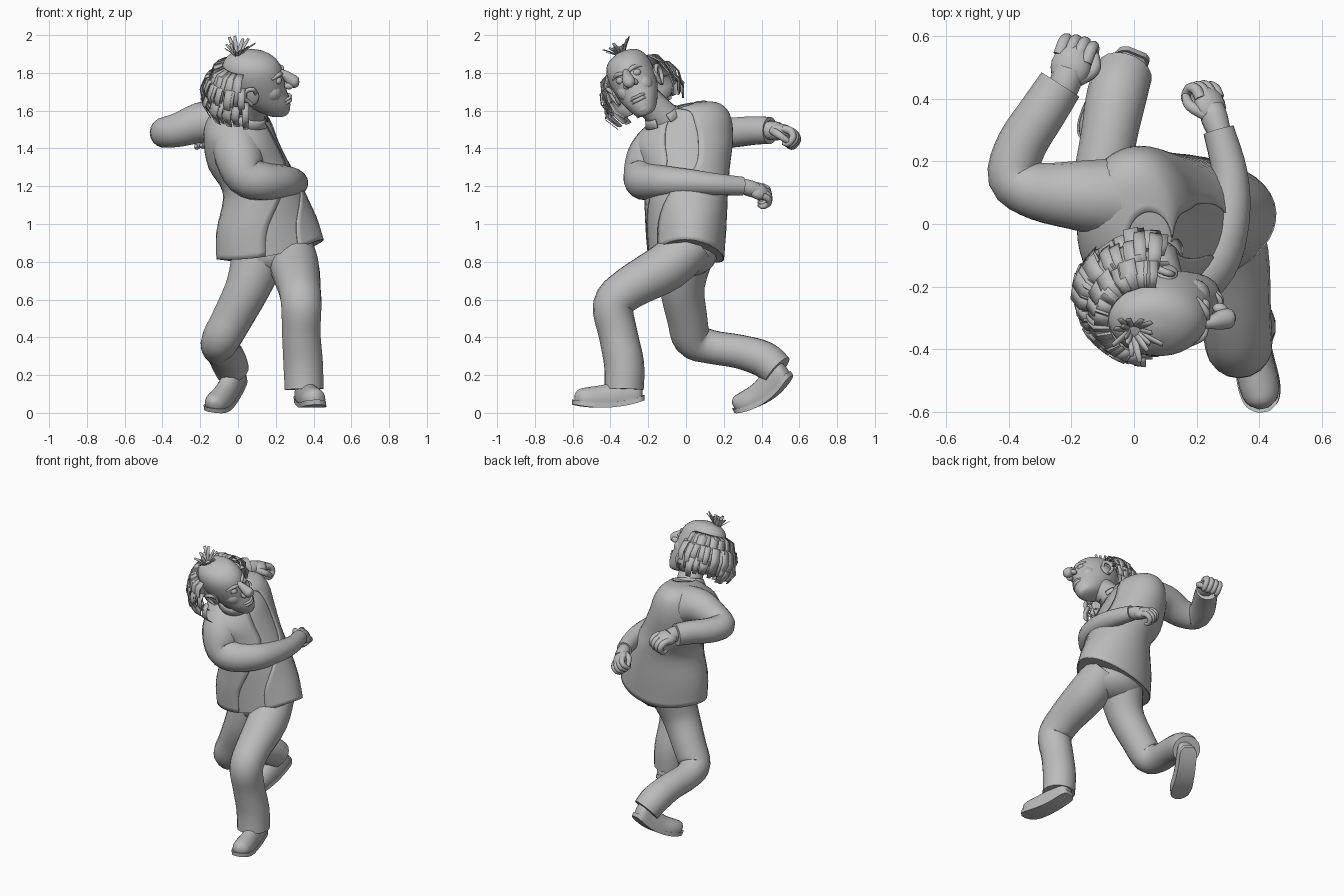
import bpy, math, random
from mathutils import Vector, Matrix

random.seed(4)
if "Cube" in bpy.data.objects:
    bpy.data.objects.remove(bpy.data.objects["Cube"])

grey = bpy.data.materials.new("plain grey")
grey.use_nodes = True
grey.diffuse_color = (0.5, 0.5, 0.5, 1)
grey.node_tree.nodes["Principled BSDF"].inputs["Base Color"].default_value = (0.5, 0.5, 0.5, 1)


def make(name, verts, faces, matrix=None, thick=0, angle=50):
    mesh = bpy.data.meshes.new(name)
    mesh.from_pydata([tuple(v) for v in verts], [], faces)
    mesh.materials.append(grey)
    ob = bpy.data.objects.new(name, mesh)
    bpy.context.collection.objects.link(ob)
    if matrix:
        mesh.transform(matrix)
    if thick:
        mod = ob.modifiers.new("thickness", "SOLIDIFY")
        mod.thickness = thick
        mod.offset = 1
    bpy.ops.object.select_all(action="DESELECT")
    ob.select_set(True)
    bpy.context.view_layer.objects.active = ob
    bpy.ops.object.shade_smooth_by_angle(angle=math.radians(angle))


def skin(name, rings, closed=True, **kw):
    """Bridge a row of vertex rings, capping the ends when they are closed."""
    n = len(rings[0])
    faces = []
    for i in range(len(rings) - 1):
        for j in range(n if closed else n - 1):
            k = (j + 1) % n
            faces.append((i * n + j, i * n + k, i * n + n + k, i * n + n + j))
    if closed:
        faces.append(tuple(reversed(range(n))))
        faces.append(tuple(range(len(rings) * n - n, len(rings) * n)))
    make(name, [v for r in rings for v in r], faces, **kw)


def smooth(points, steps=4):
    """Catmull-Rom interpolation of equal-length tuples."""
    p = [points[0]] + list(points) + [points[-1]]
    out = []
    for i in range(1, len(p) - 2):
        for s in range(steps):
            t = s / steps
            out.append([b + t / 2 * (c - a + t * (2 * a - 5 * b + 4 * c - d + t * (3 * (b - c) + d - a)))
                        for a, b, c, d in zip(*p[i - 1:i + 3])])
    return out + [list(points[-1])]


def tube(name, points, sides=18, matrix=None):
    """Round limb along (x, y, z, radius) points."""
    path = smooth(points)
    pos = [Vector(q[:3]) for q in path]
    normal, rings = Vector((0.31, 0.42, 0.85)), []
    for i, q in enumerate(path):
        t = (pos[min(i + 1, len(pos) - 1)] - pos[max(i - 1, 0)]).normalized()
        normal = (normal - t * normal.dot(t)).normalized()
        side = t.cross(normal)
        rings.append([pos[i] + q[3] * (normal * math.cos(a) + side * math.sin(a))
                      for a in (math.tau * j / sides for j in range(sides))])
    skin(name, rings, matrix=matrix)


def ball(name, loc, size, matrix=None):
    rings = []
    for i in range(13):
        b = math.pi * (i / 12 - 0.5) * 0.99
        rings.append([(loc[0] + size[0] * math.cos(b) * math.cos(a), loc[1] + size[1] * math.cos(b) * math.sin(a),
                       loc[2] + size[2] * math.sin(b)) for a in (math.tau * j / 20 for j in range(20))])
    skin(name, rings, matrix=matrix)


def frame(origin, forward, up, size=1):
    x = Vector(forward).normalized()
    y = Vector(up).cross(x).normalized()
    m = Matrix((x, y, x.cross(y))).transposed().to_4x4()
    return Matrix.Translation(origin) @ m @ Matrix.Scale(size, 4)


# Torso rows: centre x, y, z, radius x, radius y, slope x, slope y, hem sag, diagonal bulge, opening angle
torso = smooth([
    (0.17, 0, 0.865, 0.28, 0.197, 0.19, -0.06, 0.045, 0.08, -75),
    (0.15, 0, 1.0, 0.26, 0.21, 0.15, 0, 0.015, 0.08, -68),
    (0.135, 0, 1.17, 0.212, 0.22, 0.05, 0, 0, 0.04, -40), (0.065, 0, 1.3, 0.22, 0.23, 0, 0, 0, 0.02, -8),
    (0.02, -0.01, 1.44, 0.2, 0.258, -0.05, 0.1, 0, 0, -3), (0.01, 0, 1.54, 0.17, 0.228, -0.1, 0.2, 0, 0, -8),
    (0.02, 0, 1.6, 0.12, 0.16, -0.1, 0.25, 0, 0, -12), (0.05, -0.05, 1.615, 0.07, 0.09, -0.1, 0.25, 0, 0, -15)])


def torso_rings(scale, gap, count):
    rings = []
    for cx, cy, z, rx, ry, sx, sy, sag, bulge, mid in torso:
        ring = []
        for j in range(count):
            a = math.radians(mid + gap + (360 - 2 * gap) * j / (count - 1 if gap else count))
            grow = scale * (1 + bulge * math.sin(2 * a))
            dx, dy = rx * grow * math.cos(a), ry * grow * math.sin(a)
            ring.append((cx + dx, cy + dy, z + sx * dx + sy * dy - sag * math.sin(a) ** 2))
        rings.append(ring)
    return rings


skin("shirt", torso_rings(0.982, 0, 40))
skin("jacket", torso_rings(0.988, 20, 40), closed=False, thick=0.005)
tube("neck", [(0.04, -0.07, 1.52, 0.09), (0.07, -0.15, 1.6, 0.08), (0.09, -0.23, 1.68, 0.08)])
collar = frame((0.062, -0.125, 1.57), (1, 0, -0.25), (0, -0.4, 0.9))
skin("collar", [[(r * math.cos(a), r * math.sin(a), z) for a in (0.35 + 5.58 * j / 24 for j in range(25))]
                for r, z in ((0.105, -0.025), (0.092, 0.005), (0.087, 0.018))],
     closed=False, thick=0.005, matrix=collar)

# Arms and sleeves
tube("right_sleeve", [
    (-0.01, -0.1, 1.45, 0.13), (0.005, -0.18, 1.36, 0.13), (0.045, -0.22, 1.255, 0.112), (0.14, -0.21, 1.225, 0.1),
    (0.25, -0.12, 1.225, 0.085), (0.3, 0.02, 1.22, 0.07), (0.305, 0.16, 1.21, 0.058), (0.27, 0.3, 1.2, 0.05)])
tube("left_sleeve", [
    (-0.03, 0.08, 1.51, 0.135), (-0.17, 0.09, 1.54, 0.113), (-0.31, 0.105, 1.5, 0.092), (-0.385, 0.15, 1.485, 0.082),
    (-0.36, 0.25, 1.485, 0.08), (-0.29, 0.36, 1.495, 0.076), (-0.235, 0.445, 1.495, 0.072)])


def hand(side, m, mirror):
    tube(side + "_wrist", [(-0.05, 0, 0, 0.038), (0, 0, 0, 0.044), (0.04, 0, 0, 0.042)], 12, m)
    ball(side + "_palm", (0.05, 0, 0), (0.062, 0.056, 0.036), m)
    for i in range(4):
        y, k = (i - 1.5) * 0.026, 1 - 0.08 * abs(i - 1.3)
        tube(f"{side}_finger_{i + 1}", [
            (0.07, y, 0.008, 0.018), (0.07 + 0.04 * k, y, 0.002, 0.018), (0.07 + 0.06 * k, y, -0.025, 0.016),
            (0.07 + 0.04 * k, y, -0.058, 0.014), (0.06 + 0.02 * k, y, -0.058, 0.008)], 10, m)
    tube(side + "_thumb", [(0.02, mirror * 0.03, -0.005, 0.02), (0.06, mirror * 0.06, -0.025, 0.018),
                           (0.1, mirror * 0.047, -0.045, 0.014), (0.115, mirror * 0.037, -0.048, 0.007)], 10, m)


hand("right", frame((0.258, 0.335, 1.19), (-0.3, 0.9, -0.3), (0.6, 0.1, 0.7)), 1)
hand("left", frame((-0.22, 0.45, 1.495), (0.3, 0.9, -0.1), (-0.2, 0, 1), 1.15), -1)

# Trousers
ball("trouser_seat", (0.17, 0.005, 0.84), (0.21, 0.16, 0.12))
tube("left_trouser_leg", [
    (0.27, 0.04, 0.9, 0.12), (0.3, -0.1, 0.775, 0.13), (0.325, -0.3, 0.66, 0.113), (0.335, -0.385, 0.57, 0.108),
    (0.335, -0.36, 0.42, 0.103), (0.345, -0.328, 0.26, 0.106), (0.35, -0.328, 0.125, 0.104)])
tube("right_trouser_leg", [
    (0.11, 0, 0.83, 0.145), (0.055, -0.02, 0.67, 0.12), (-0.025, 0.005, 0.51, 0.108), (-0.09, 0.035, 0.39, 0.102),
    (-0.105, 0.13, 0.35, 0.09), (-0.08, 0.28, 0.325, 0.09), (-0.055, 0.41, 0.285, 0.096), (-0.03, 0.485, 0.225, 0.09)])

# Shoes, rows: distance from heel, half width, height
last = smooth([(0, 0.03, 0.07), (0.025, 0.052, 0.11), (0.1, 0.056, 0.125), (0.19, 0.06, 0.105),
               (0.28, 0.064, 0.088), (0.335, 0.05, 0.068), (0.36, 0.016, 0.035)])


def shoe(side, m, dip):
    for part, grow, low, high in (("upper", 1, 0, 1), ("sole", 1.06, -0.018, 0)):
        rings = []
        for x, w, h in last:
            drop = -4 * dip * (x / 0.37) * (1 - x / 0.37)
            ring = []
            for j in range(20):
                a = math.tau * j / 20
                rise = max(0, math.sin(a) + 0.3) / 1.3
                z = h * rise if high else (0.008 if math.sin(a) > 0 else low)
                ring.append((x * grow - (grow - 1) * 0.15, w * grow * math.cos(a), z + drop))
            rings.append(ring)
        skin(f"{side}_shoe_{part}", rings, matrix=m)


shoe("left", frame((0.345, -0.235, 0.085), (0.07, -0.36, -0.02), (0, 0, 1)), 0.028)
shoe("right", frame((0.005, 0.54, 0.205), (-0.14, -0.27, -0.17), (-0.1, -0.6, 0.8)), 0.048)

# Head, built facing +x and then tilted
head = (Matrix.Translation((0.075, -0.28, 1.77)) @ Matrix.Rotation(math.radians(26), 4, "X")
        @ Matrix.Rotation(math.radians(-7), 4, "Z"))
skull = smooth([(-0.205, 0.14, 0.03, 0.025), (-0.19, 0.125, 0.07, 0.055), (-0.13, 0.075, 0.128, 0.09),
                (-0.06, 0.03, 0.152, 0.114), (0.02, 0.005, 0.163, 0.124), (0.09, -0.005, 0.148, 0.114),
                (0.135, -0.01, 0.1, 0.08), (0.155, -0.01, 0.025, 0.02)])
skin("head", [[(cx + rx * math.cos(a), ry * math.sin(a), z) for a in (math.tau * j / 28 for j in range(28))]
              for z, cx, rx, ry in skull], matrix=head)
tube("nose", [(0.145, 0, 0.05, 0.016), (0.18, 0, 0.03, 0.024), (0.212, 0, 0.002, 0.033),
              (0.237, 0, -0.012, 0.029), (0.25, 0, -0.016, 0.01)], 14, head)
for z, size in ((-0.095, 0.008), (-0.113, 0.01)):
    tube("lip", [(0.165, -0.05, z - 0.01, 0.004), (0.195, -0.025, z, size), (0.203, 0, z, size),
                 (0.195, 0.025, z, size), (0.165, 0.05, z - 0.01, 0.004)], 10, head)
ball("chin", (0.165, 0, -0.165), (0.038, 0.04, 0.035), head)
for s, side in ((-1, "right"), (1, "left")):
    ball(side + "_eye", (0.142, s * 0.047, 0.02), (0.022, 0.025, 0.02), head)
    ball(side + "_nostril", (0.198, s * 0.026, -0.02), (0.024, 0.017, 0.018), head)
    ball(side + "_cheek", (0.105, s * 0.05, -0.05), (0.058, 0.05, 0.055), head)
    tube(side + "_brow", [(0.16, s * 0.01, 0.042, 0.007), (0.15, s * 0.045, 0.054, 0.012),
                          (0.115, s * 0.085, 0.042, 0.006)], 10, head)
    ball(side + "_ear", (0.015, s * 0.122, -0.045), (0.036, 0.012, 0.052), head)
    tube(side + "_ear_rim", [(0.035, s * 0.125, -0.03, 0.008), (0.022, s * 0.142, 0.006, 0.011),
                             (-0.015, s * 0.148, -0.005, 0.012), (-0.02, s * 0.142, -0.05, 0.011),
                             (0.015, s * 0.126, -0.092, 0.011)], 10, head)

# Hair: a bushy shell with layers of flat locks, and a tuft on top
skin("hair_shell", [[(-0.03 + r * math.cos(a), r * 0.92 * math.sin(a), z)
                     for a in (math.radians(97 + 166 * j / 24) for j in range(25))]
                    for r, z in ((0.14, 0.075), (0.178, 0.03), (0.2, -0.05), (0.195, -0.12), (0.16, -0.17))],
     closed=False, thick=0.008, matrix=head)


def lock(name, path, side, width):
    rings = [[p - side * width * k, p + side * width * k] for p, k in zip(path, (0.8, 1, 1, 0.7))]
    skin(name, rings, closed=False, thick=0.003, matrix=head, angle=20)


for row, (z, r, length, count) in enumerate(((0.08, 0.135, 0.17, 20), (0.02, 0.175, 0.16, 17), (-0.06, 0.185, 0.13, 17))):
    spread = 84 + 4 * row
    for j in range(count):
        a = math.radians(180 + spread * (2 * j / (count - 1) - 1) + random.uniform(-4, 4))
        out = Vector((math.cos(a), 0.95 * math.sin(a), 0))
        n = length * random.uniform(0.8, 1.15)
        path = [Vector((-0.03, 0, z)) + out * (r + n * o) - Vector((0, 0, n * d))
                for o, d in ((-0.05, 0), (0.25, 0.12), (0.4, 0.5), (0.46 - 0.16 * row, 1.0))]
        lock(f"hair_lock_{row}_{j}", path, Vector((-math.sin(a), math.cos(a), 0)), random.uniform(0.018, 0.03))

for j in range(15):
    a = j * 2.4
    out = Vector((math.cos(a), math.sin(a), 0)) * random.uniform(0.2, 0.8)
    n = random.uniform(0.07, 0.105)
    path = [Vector((-0.08, -0.01, 0.12)) + out * n * t + Vector((0, 0, n * (t - 0.2 * t * t))) for t in (0, 0.4, 0.8, 1.2)]
    lock(f"tuft_lock_{j}", path, Vector((-math.sin(a), math.cos(a), 0)), 0.01)
